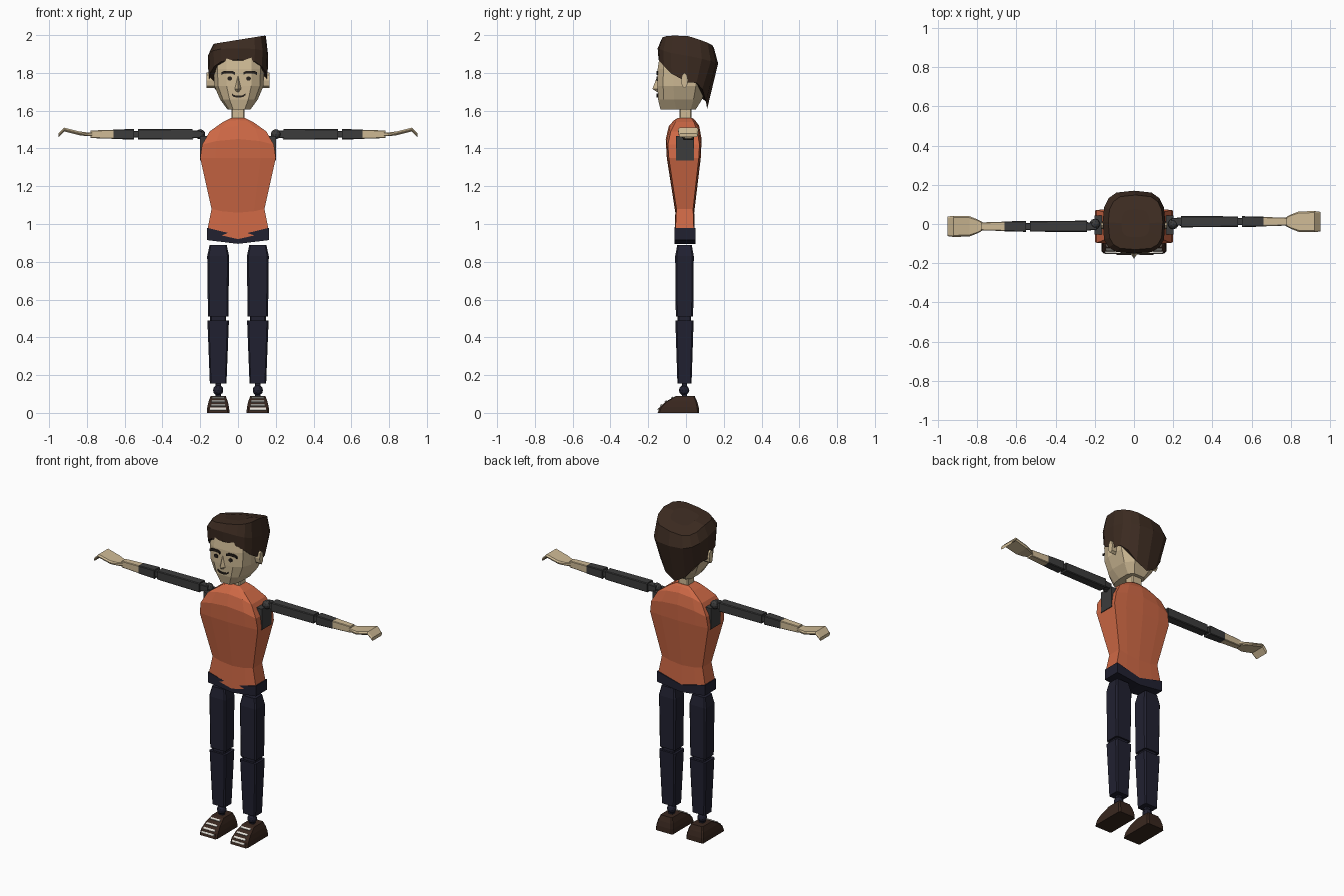
import bpy, bmesh
from math import sin, cos, pi, atan2, copysign
from mathutils import Matrix, Vector

default_cube = bpy.data.objects.get("Cube")
if default_cube:
    bpy.data.objects.remove(default_cube, do_unlink=True)


def material(name, red, green, blue):
    mat = bpy.data.materials.new(name)
    mat.use_nodes = True
    mat.diffuse_color = (red, green, blue, 1)
    shader = mat.node_tree.nodes["Principled BSDF"]
    shader.inputs["Base Color"].default_value = mat.diffuse_color
    return mat


skin = material("skin", .62, .49, .3)
shirt = material("orange_shirt", .62, .14, .06)
sleeve = material("grey_sleeve", .045, .045, .045)
trouser = material("navy_trousers", .015, .015, .03)
brown = material("brown_hair", .045, .024, .015)
leather = material("brown_leather", .04, .02, .013)
white = material("lace_white", .75, .72, .66)
ink = material("face_ink", .02, .015, .012)


def finish(name, mesh_data, mat):
    bmesh.ops.recalc_face_normals(mesh_data, faces=mesh_data.faces)
    mesh = bpy.data.meshes.new(name)
    mesh_data.to_mesh(mesh)
    mesh_data.free()
    mesh.materials.append(mat)
    bpy.context.collection.objects.link(bpy.data.objects.new(name, mesh))


def loft(name, mat, rings):
    """Skin a series of closed rings and cap both ends."""
    bm = bmesh.new()
    rows = [[bm.verts.new(point) for point in ring] for ring in rings]
    for lower, upper in zip(rows, rows[1:]):
        for i in range(len(lower)):
            bm.faces.new((lower[i - 1], lower[i], upper[i], upper[i - 1]))
    bm.faces.new(rows[0])
    bm.faces.new(rows[-1])
    finish(name, bm, mat)


def box(name, mat, centre, size, tilt=0):
    bm = bmesh.new()
    place = Matrix.Translation(centre) @ Matrix.Rotation(tilt, 4, "X")
    bmesh.ops.create_cube(bm, size=1, matrix=place @ Matrix.Diagonal((*size, 1)))
    finish(name, bm, mat)


def ball(name, mat, centre, radius):
    bm = bmesh.new()
    bmesh.ops.create_icosphere(bm, subdivisions=2, radius=radius,
                               matrix=Matrix.Translation(centre))
    finish(name, bm, mat)


def disc(name, mat, centre, radius, squash, depth, axis):
    """Short faceted cylinder, squashed across its width."""
    bm = bmesh.new()
    turn = Vector((0, 0, 1)).rotation_difference(Vector(axis)).to_matrix().to_4x4()
    shape = Matrix.Translation(centre) @ turn @ Matrix.Diagonal((1, squash, 1, 1))
    bmesh.ops.create_cone(bm, cap_ends=True, segments=8, radius1=radius,
                          radius2=radius, depth=depth, matrix=shape)
    finish(name, bm, mat)


def section(width, front, back):
    """Rectangle with cut corners, given its half width."""
    cut = width * .15
    half = [(width - cut, front), (width, front + cut),
            (width, back - cut), (width - cut, back)]
    return half + [(-u, v) for u, v in reversed(half)]


def strip(name, centre, half, thick, curl, y):
    """Thin painted band whose ends curl up or down."""
    steps = [i / 3 for i in range(-3, 4)]
    outline = [(centre[0] + half * t, centre[1] + curl * t ** 4 - thick) for t in steps]
    outline += [(centre[0] + half * t, centre[1] + curl * t ** 4 + thick)
                for t in reversed(steps)]
    loft(name, ink, [[(x, y - lift, z) for x, z in outline] for lift in (0, .008)])


# Shirt: boxy rings with bulging front and back, a drooping hem and domed shoulders
def shirt_ring(height, width, depth, rise):
    ring = []
    for side in (-1, 1):
        for step in (-1, -.6, 0, .6, 1):
            t = -step * side
            round_off = 1 - t * t
            y = side * depth * (.88 + .12 * round_off) - depth * .13
            ring.append((t * width, y, height + rise * round_off))
    return ring


loft("shirt_torso", shirt, [shirt_ring(*row) for row in (
    (.98, .16, .055, -.06), (1.08, .14, .05, -.02), (1.35, .2, .09, 0),
    (1.42, .19, .095, .03), (1.49, .15, .08, .03), (1.54, .08, .055, .01),
    (1.56, .04, .04, 0))])

# Hips: block with bowed upper and lower edges
loft("trouser_hips", trouser, [
    [(t * .165, -.06, .915 - .02 * bow), (t * .165, .05, .915 - .02 * bow),
     (t * .165, .05, .98 - .04 * bow), (t * .165, -.06, .98 - .04 * bow)]
    for t, bow in ((-1, 0), (0, 1), (1, 0))])

# Limb parts: name, material, start, end, half width at start and end
arm_parts = (("upper_arm", sleeve, .24, .53, .029, .027),
             ("arm_socket", sleeve, .19, .25, .018, .022),
             ("elbow", sleeve, .52, .56, .018, .018),
             ("sleeve_cuff", sleeve, .55, .66, .028, .025),
             ("forearm", skin, .66, .78, .024, .02))
leg_parts = (("shin", trouser, .155, .49, .044, .057),
             ("knee", trouser, .48, .53, .042, .042),
             ("thigh", trouser, .51, .83, .054, .058),
             ("thigh_top", trouser, .83, .89, .058, .045),
             ("ankle", trouser, .08, .17, .015, .015))


def shoe_front(height):
    return 12 * height ** 2 - .15


for side, name in ((1, "left_"), (-1, "right_")):
    # Arms
    arm_y = side * .012
    box(name + "armhole", sleeve, (side * .17, -.005, 1.4), (.062, .095, .13))
    ball(name + "shoulder_joint", sleeve, (side * .2, 0, 1.475), .027)
    for part, mat, start, end, first, last in arm_parts:
        loft(name + part, mat, [[(side * x, arm_y + u, 1.475 + v)
                                 for u, v in section(r, -r, r)]
                                for x, r in ((start, first), (end, last))])
    # Hands: flat paddles with folded fingertips
    loft(name + "hand", skin, [[(side * x, arm_y + u, z + v)
                                for u, v in section(width, -.01, .01)]
                               for x, width, z in ((.77, .02, 1.475), (.8, .036, 1.475),
                                                   (.84, .052, 1.48), (.92, .054, 1.5),
                                                   (.95, .05, 1.47))])
    # Legs
    leg_x = side * .105
    for part, mat, start, end, first, last in leg_parts:
        loft(name + part, mat, [[(leg_x + u, v - .008, z)
                                 for u, v in section(r, -r * .85, r * .85)]
                                for z, r in ((start, first), (end, last))])
    ball(name + "ankle_joint", trouser, (leg_x, -.01, .12), .028)

    # Shoes with laces lying along the sloped upper
    loft(name + "shoe", leather, [
        [(leg_x + u, v, h) for u, v in
         section(.06 - 2.5 * h * h, shoe_front(h), .07 - 3 * h * h)]
        for h in (0, .03, .06, .09)])
    for i in range(1, 5):
        h = i * .02
        box(f"{name}lace_{i}", white, (leg_x, shoe_front(h), h),
            (.09 - i * .006, .012, .009), atan2(1, 24 * h))

    # Ears, eyes and brows
    disc(name + "ear", skin, (side * .145, -.008, 1.76), .041, .45, .045, (1, 0, 0))
    face_x = side * .05 + .006
    disc(name + "eye", ink, (face_x, -.152, 1.77), .013, .9, .009, (0, 1, 0))
    strip(name + "brow", (face_x + side * .008, 1.804), .036, .007, -.008, -.149)

# Neck, head and face
loft("neck", skin, [[(u, v, z) for u, v in section(.034, -.035, .03)] for z in (1.54, 1.66)])


def head_ring(height, width, front):
    half = [(width * .5, front), (width * .85, front + .03), (width, front + .085),
            (width, width * .4), (width * .6, width * .85)]
    half += [(-x, y) for x, y in reversed(half)]
    return [(x + .005, y, height) for x, y in half]


loft("head", skin, [head_ring(*row) for row in (
    (1.605, .06, -.135), (1.66, .1, -.148), (1.73, .13, -.151),
    (1.82, .134, -.15), (1.9, .13, -.138))])
loft("nose", skin, [[(-width, -.14, z), (0, tip, z), (width, -.14, z)]
                    for z, width, tip in ((1.7, .016, -.155), (1.715, .024, -.178),
                                          (1.78, .008, -.153))])
strip("mouth", (.003, 1.675), .036, .005, .012, -.147)


# Hair: faceted cap with a low tail at the back and a raised fringe on the left
def hair_point(angle, scale):
    power = .6 if cos(angle) > 0 else .8
    x = .16 * copysign(abs(sin(angle)) ** .6, sin(angle))
    y = .01 - .16 * copysign(abs(cos(angle)) ** power, cos(angle))
    return x * scale, y * scale


def hair_hem(angle):
    x, y = hair_point(angle, .97)
    facing = cos(angle)
    if facing > 0:
        return x, y, 1.75 + .12 * facing
    return x * (1 - .3 * facing ** 4), y * .68, 1.75 - .14 * facing ** 4


def hair_bulge(angle):
    return *hair_point(angle, 1), 1.89 + .04 * cos(angle)


def hair_crown(angle, scale):
    x, y = hair_point(angle, scale)
    return x + .008, y, 1.976 + .16 * x - .3 * max(0, y)


angles = [i * pi / 8 for i in range(16)]
loft("hair", brown, [[hair_hem(a) for a in angles], [hair_bulge(a) for a in angles],
                     [hair_crown(a, .87) for a in angles],
                     [hair_crown(a, .45) for a in angles]])
